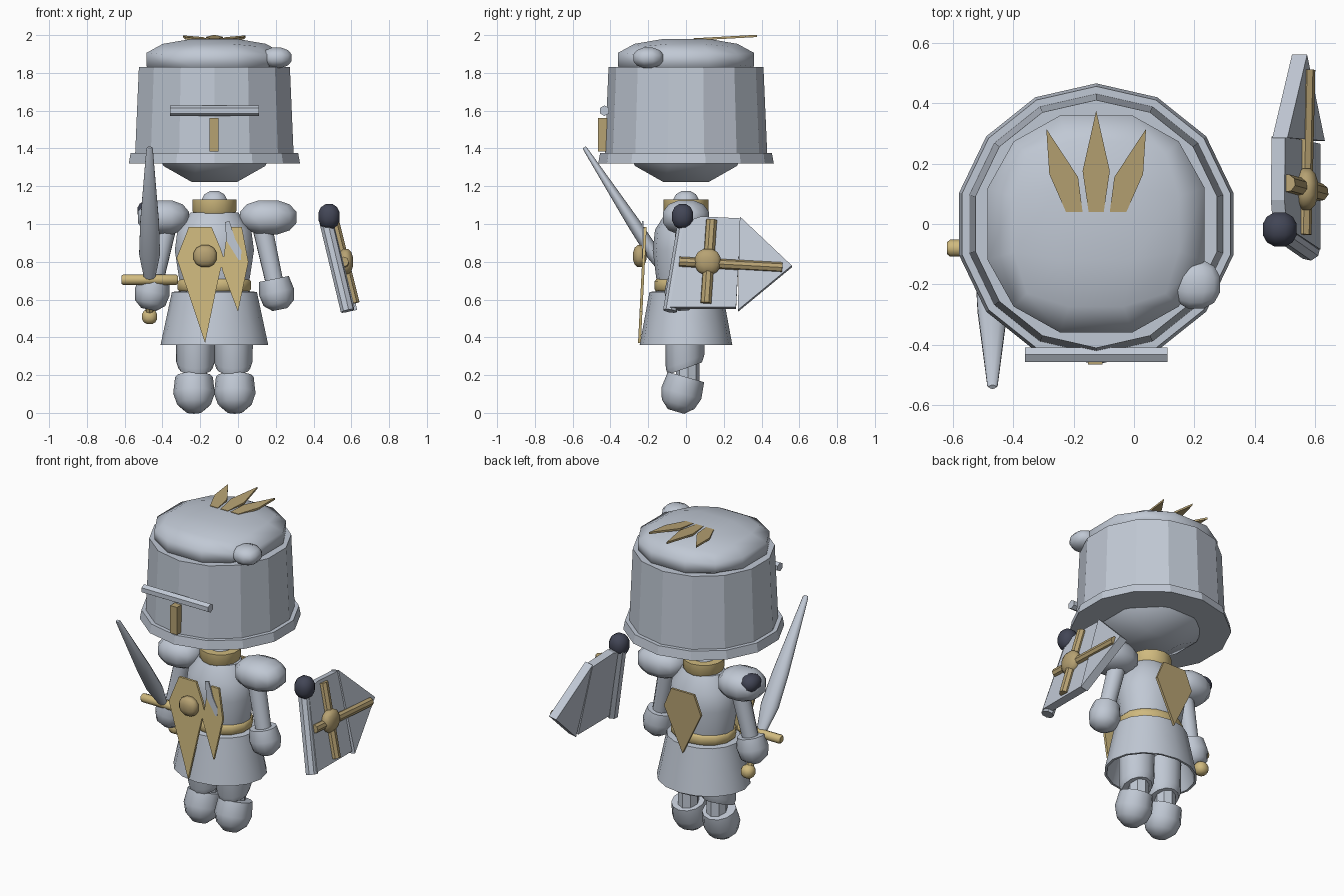
import bpy, bmesh, math
from mathutils import Matrix, Vector

cube = bpy.data.objects.get("Cube")
if cube:
    bpy.data.objects.remove(cube, do_unlink=True)


def material(name, rgb):
    m = bpy.data.materials.new(name)
    m.use_nodes = True
    m.diffuse_color = (*rgb, 1)
    m.node_tree.nodes["Principled BSDF"].inputs["Base Color"].default_value = (*rgb, 1)
    return m


STEEL = material("steel", (.53, .58, .66))
GOLD = material("bright gold", (.63, .49, .21))
BRASS = material("dull brass", (.47, .36, .17))
DARK = material("dark slate", (.055, .061, .093))
CX = -.125  # body axis


def finish(name, bm, mat, angle=0):
    bmesh.ops.recalc_face_normals(bm, faces=bm.faces)
    me = bpy.data.meshes.new(name)
    bm.to_mesh(me)
    bm.free()
    me.materials.append(mat)
    ob = bpy.data.objects.new(name, me)
    bpy.context.collection.objects.link(ob)
    if angle:
        bpy.ops.object.select_all(action='DESELECT')
        ob.select_set(True)
        bpy.context.view_layer.objects.active = ob
        bpy.ops.object.shade_smooth_by_angle(angle=math.radians(angle))
    return ob


def blob(name, loc, half, mat):
    """Rounded cube-sphere with three cells per edge."""
    bm = bmesh.new()
    bmesh.ops.create_cube(bm, size=2)
    bmesh.ops.subdivide_edges(bm, edges=bm.edges[:], cuts=2, use_grid_fill=True)
    for v in bm.verts:
        d = v.co.normalized() * 1.03
        v.co = Vector(loc) + Vector(d[i] * half[i] for i in range(3))
    return finish(name, bm, mat, 60)


def lathe(name, profile, seg, mat, matrix=Matrix(), caps=True, angle=0, start=90):
    """Spin (radius, height) points round local z."""
    bm = bmesh.new()
    rings = []
    for r, z in profile:
        turn = [math.radians(start) + math.tau * i / seg for i in range(seg)]
        rings.append([bm.verts.new((r * math.cos(a), r * math.sin(a), z)) for a in turn])
    for a, b in zip(rings, rings[1:]):
        for i in range(seg):
            j = (i + 1) % seg
            bm.faces.new((a[i], a[j], b[j], b[i]))
    if caps:
        bm.faces.new(rings[0])
        bm.faces.new(rings[-1])
    bm.transform(matrix)
    return finish(name, bm, mat, angle)


def at(x, y, z, sx=1, sy=1):
    return Matrix.Translation((x, y, z)) @ Matrix.Diagonal((sx, sy, 1, 1))


def along(a, b):
    """Frame at a whose z axis points to b."""
    a, b = Vector(a), Vector(b)
    return Matrix.Translation(a) @ (b - a).to_track_quat('Z', 'Y').to_matrix().to_4x4()


def rod(name, a, b, r, mat, seg=8, r2=None, angle=40):
    length = (Vector(b) - Vector(a)).length
    return lathe(name, [(r, 0), (r if r2 is None else r2, length)], seg, mat, along(a, b), angle=angle)


def plate(name, points, place, thick, mat):
    """Extrude a 2D outline that place() puts in space."""
    bm = bmesh.new()
    f = bm.faces.new([bm.verts.new(place(*p)) for p in points])
    new = bmesh.ops.extrude_face_region(bm, geom=[f])["geom"]
    bmesh.ops.translate(bm, vec=thick, verts=[g for g in new if isinstance(g, bmesh.types.BMVert)])
    return finish(name, bm, mat)


# Head and helmet
lathe("helmet", [(.465, 1.32), (.455, 1.375), (.43, 1.375), (.41, 1.83)], 14, STEEL, at(CX, 0, 0))
blob("helmet_dome", (CX, 0, 1.87), (.385, .385, .118), STEEL)
blob("head", (CX, 0, 1.58), (.38, .38, .385), STEEL)
blob("helmet_knob", (.205, -.2, 1.88), (.085, .085, .057), STEEL)
rod("visor_bar", (CX - .235, -.432, 1.6), (CX + .235, -.432, 1.6), .028, STEEL, seg=6, angle=0)
plate("nose_strip", [(-.024, 1.385), (.024, 1.385), (.024, 1.56), (-.024, 1.56)],
      lambda x, z: (CX - .003 + x, -.465, z), (0, .05, 0), BRASS)


# Crest of three feathers
def crest(x, y):
    return (CX + x, y, 1.969 + .055 * y)


plate("crest_middle", [(-.025, .04), (-.045, .175), (0, .375), (.045, .175), (.025, .04)],
      crest, (0, 0, .012), BRASS)
side = [(.045, .04), (.06, .155), (.165, .315), (.155, .165), (.1, .04)]
for s, n in ((-1, "right"), (1, "left")):
    plate("crest_" + n, [(s * x, y) for x, y in side], crest, (0, 0, .012), BRASS)

# Neck, torso, belt and skirt
blob("neck", (CX, 0, 1.1), (.075, .075, .08), STEEL)
lathe("collar", [(.1, 1.04), (.12, 1.07), (.12, 1.13)], 14, GOLD, at(CX, 0, 0), angle=40)
lathe("torso", [(.18, .62), (.19, .7), (.215, .86), (.2, .97), (.13, 1.06)], 14, STEEL,
      at(CX, 0, 0, 1, .82), angle=50)
lathe("belt", [(.185, .64), (.2, .655), (.2, .695), (.185, .71)], 14, GOLD, at(CX, 0, 0, 1, .84), angle=50)
lathe("skirt", [(.18, .645), (.225, .64), (.255, .5), (.285, .36), (.27, .36), (.2, .6)], 16, STEEL,
      at(CX, 0, 0, 1, .86), caps=False, angle=40)


# Tabard plates on chest and back
def chest(x, z):
    return (x, -.254 + .05 * (z - .37), z)


plate("tabard_right", [(-.26, .985), (-.14, .985), (-.092, .87), (-.055, .76), (-.09, .77),
                       (-.11, .68), (-.174, .37), (-.325, .82)], chest, (0, .015, 0), GOLD)
plate("tabard_left", [(-.035, .985), (.02, .985), (.055, .8), (0, .535), (-.085, .76), (-.06, .94)],
      chest, (0, .015, 0), GOLD)
plate("tabard_tear", [(-.07, 1.01), (-.045, 1.015), (-.015, .92), (.018, .86), (.015, .79), (-.06, .91)],
      lambda x, z: (x, -.232, z), (0, .008, 0), STEEL)
blob("chest_boss", (-.174, -.245, .83), (.065, .038, .062), BRASS)
plate("back_plate", [(-.08, .99), (.08, .99), (.13, .87), (0, .6), (-.13, .87)],
      lambda x, z: (CX + x, .2, z), (0, .015, 0), BRASS)

# Limbs, repeated on both sides
for s, n in ((-1, "right"), (1, "left")):
    px = CX + s * (.285 if s > 0 else .27)
    blob(n + "_pauldron", (px, 0, 1.035), (.16 if s > 0 else .145, .13, .097), STEEL)
    top, wrist = (CX + s * .25, 0, 1.0), (CX + s * .325, -.02, .66)
    rod(n + "_arm", top, wrist, .055, STEEL, seg=10, r2=.048)
    lathe(n + "_gauntlet", [(.08, -.05), (.094, .02), (.082, .08), (.04, .115)], 12, STEEL,
          along(wrist, (CX + s * .345, -.02, .56)), angle=50)
    # Thigh with a slanted lower edge, shin, and tipped boot
    slant = Matrix()
    slant[2][1] = .36
    lathe(n + "_thigh", [(.09, .235), (.102, .27), (.105, .46)], 12, STEEL,
          at(CX + s * .1, -.005, 0) @ slant, angle=40)
    rod(n + "_shin", (CX + s * .1, .01, .12), (CX + s * .1, .01, .32), .062, STEEL)
    lathe(n + "_boot", [(.045, -.19), (.09, -.15), (.11, -.09), (.1, 0)], 12, STEEL,
          at(CX + s * .108, 0, .19) @ Matrix.Rotation(-.28, 4, 'X'), angle=50)

# Sword held in the right hand, pointing up and forward
SX = -.468


def on_sword(z):
    return (SX, -.08 - .65 * (z - .7), z)


lathe("sword_blade", [(.03, 0), (.058, .16), (.052, .36), (.018, .82), (.012, .83)], 10, STEEL,
      along(on_sword(.71), on_sword(1.4)) @ at(0, 0, 0, 1, .65), angle=50)
rod("sword_grip", on_sword(.5), on_sword(.72), .022, GOLD)
lathe("sword_guard", [(.02, -.15), (.028, -.14), (.028, .14), (.02, .15)], 8, GOLD,
      along((SX, -.08, .705), (1, -.08, .705)), angle=50)
blob("sword_pommel", on_sword(.51), (.043, .043, .043), GOLD)


# Shield on the left side, leaning outward at the foot
def shield(y, z, out=0):
    return (.515 - .25 * (z - .78) + out, y, z)


plate("shield_panel", [(-.085, .55), (-.01, 1), (.08, 1.03), (.29, 1.02), (.265, .55)],
      shield, (.045, 0, .01), STEEL)
plate("shield_point", [(.285, 1.03), (.56, .77), (.275, .535)],
      lambda y, z: shield(y, z, .005), (.05, 0, .01), STEEL)
rod("shield_post", (.58, -.085, .54), (.465, -.005, 1.02), .037, STEEL)
rod("shield_bar_long", shield(-.035, .8, .05), shield(.51, .77, .055), .027, BRASS)
rod("shield_bar_cross", shield(.105, .58, .05), shield(.135, 1.02, .05), .03, BRASS)
blob("shield_boss", shield(.115, .8, .06), (.042, .073, .073), BRASS)

# Dark balls on shield top and right shoulder
blob("shield_ball", (.482, -.018, 1.04), (.06, .06, .07), DARK)
blob("shoulder_ball", (-.478, .03, 1.07), (.058, .07, .055), DARK)
